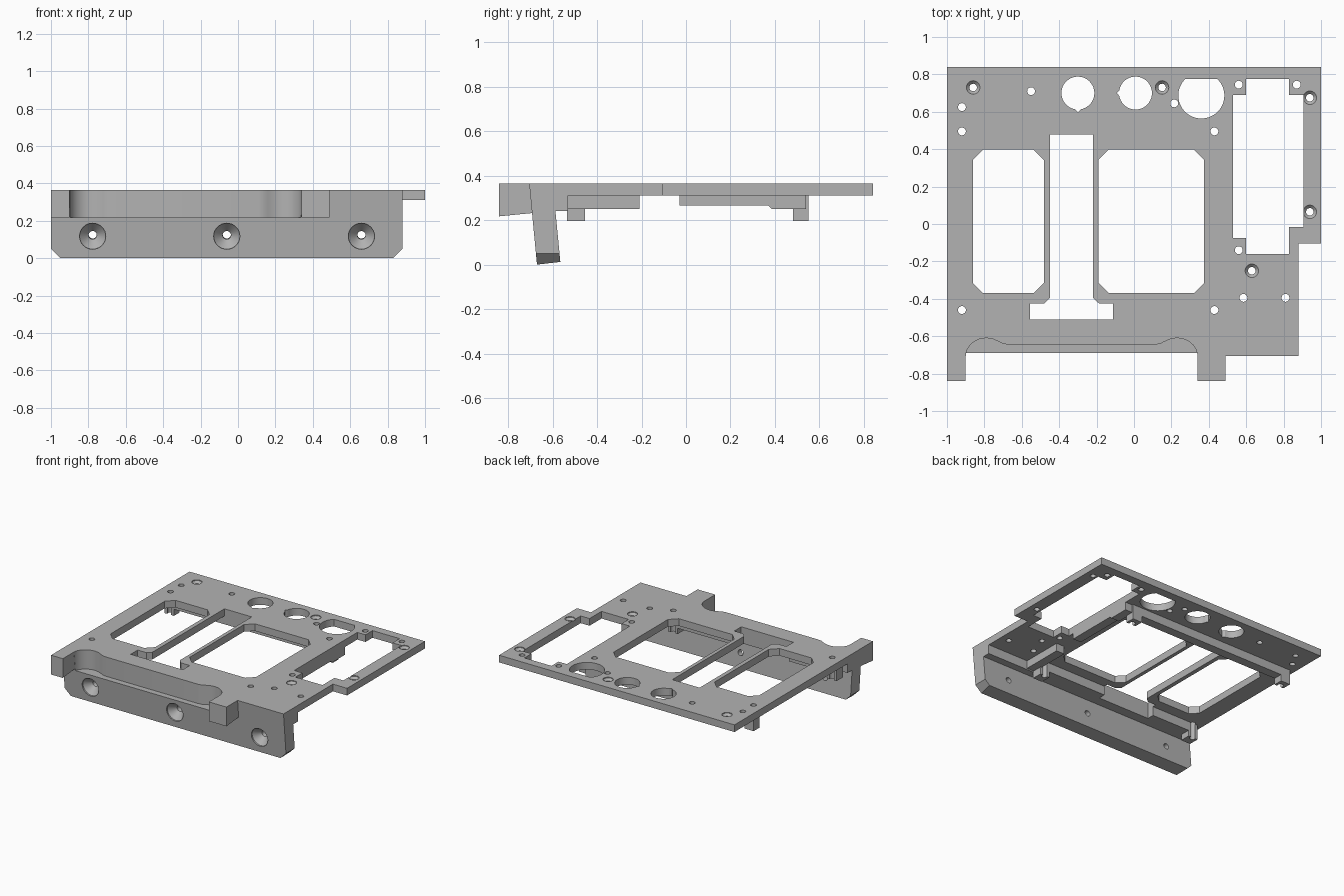
import bpy, bmesh, math
from mathutils import Vector

cube = bpy.data.objects.get("Cube")
if cube:
    bpy.data.objects.remove(cube, do_unlink=True)

grey = bpy.data.materials.new("plain_grey")
grey.use_nodes = True
grey.diffuse_color = (0.45, 0.45, 0.45, 1)
grey.node_tree.nodes["Principled BSDF"].inputs["Base Color"].default_value = (0.45, 0.45, 0.45, 1)

TOP, UNDER = 0.365, 0.31


def loft(name, rings):
    """Closed solid through rings that share one point count."""
    bm = bmesh.new()
    loops = [[bm.verts.new(p) for p in ring] for ring in rings]
    n = len(loops[0])
    for a, b in zip(loops, loops[1:]):
        for i in range(n):
            bm.faces.new((a[i], a[(i + 1) % n], b[(i + 1) % n], b[i]))
    bm.faces.new(loops[0][::-1])
    bm.faces.new(loops[-1])
    bmesh.ops.recalc_face_normals(bm, faces=bm.faces)
    mesh = bpy.data.meshes.new(name)
    bm.to_mesh(mesh)
    bm.free()
    mesh.materials.append(grey)
    ob = bpy.data.objects.new(name, mesh)
    bpy.context.collection.objects.link(ob)
    return ob


def prism_z(name, outline, z0, z1):
    return loft(name, [[(x, y, z) for x, y in outline] for z in (z0, z1)])


def prism_x(name, profile, x0, x1):
    return loft(name, [[(x, y, z) for y, z in profile] for x in (x0, x1)])


def rect(x0, x1, y0, y1):
    return [(x0, y0), (x1, y0), (x1, y1), (x0, y1)]


def box(name, x0, x1, y0, y1, z0, z1):
    return prism_z(name, rect(x0, x1, y0, y1), z0, z1)


def chamfered(x0, x1, y0, y1, c):
    return [(x0 + c, y0), (x1 - c, y0), (x1, y0 + c), (x1, y1 - c),
            (x1 - c, y1), (x0 + c, y1), (x0, y1 - c), (x0, y0 + c)]


def arc(cx, cy, r, a0=0, a1=360, n=40):
    steps = n if a1 - a0 == 360 else n + 1
    return [(cx + r * math.cos(math.radians(a0 + (a1 - a0) * i / n)),
             cy + r * math.sin(math.radians(a0 + (a1 - a0) * i / n))) for i in range(steps)]


def turned(name, origin, axis, stations, n=32):
    """Round cutter: (distance, radius) stations along an axis."""
    axis = Vector(axis).normalized()
    u = axis.orthogonal().normalized()
    v = axis.cross(u)
    return loft(name, [[Vector(origin) + axis * d + u * x + v * y for x, y in arc(0, 0, r, n=n)]
                       for d, r in stations])


def carve(ob, cutters):
    for c in cutters:
        c.hide_render = True
        m = ob.modifiers.new("cut", "BOOLEAN")
        m.operation, m.solver, m.object = "DIFFERENCE", "EXACT", c
    bpy.context.view_layer.update()
    done = bpy.data.meshes.new_from_object(ob.evaluated_get(bpy.context.evaluated_depsgraph_get()))
    ob.modifiers.clear()
    ob.data = done
    for c in cutters:
        bpy.data.objects.remove(c, do_unlink=True)


def through(outline):
    return prism_z("cutter", outline, 0.15, 0.45)


def drill(x, y, r=0.021):
    return through(arc(x, y, r, n=24))


# Top plate
plate = prism_z("top_plate", [(-1, -0.53), (0.88, -0.53), (0.88, -0.105), (1, -0.105),
                              (1, 0.84), (-1, 0.84)], UNDER, TOP)
cutters = [
    through(chamfered(-0.862, -0.482, -0.37, 0.397, 0.055)),
    through(chamfered(-0.19, 0.375, -0.37, 0.397, 0.055)),
    # Long slot with a wide foot
    through([(-0.555, -0.51), (-0.112, -0.51), (-0.112, -0.425), (-0.187, -0.425), (-0.218, -0.395),
             (-0.218, 0.478), (-0.45, 0.478), (-0.45, -0.395), (-0.48, -0.425), (-0.555, -0.425)]),
    # Stepped side opening
    through([(0.53, 0.69), (0.6, 0.69), (0.6, 0.775), (0.83, 0.775), (0.83, 0.69), (0.905, 0.69),
             (0.905, -0.015), (0.83, -0.015), (0.83, -0.16), (0.6, -0.16), (0.6, -0.075), (0.53, -0.075)]),
    # Keyed round openings and one with a flat top
    through(arc(-0.3, 0.7, 0.088, -80, 260) + [(-0.3, 0.598)]),
    through(arc(0.008, 0.7, 0.088, -170, 170) + [(-0.092, 0.7)]),
    through(arc(0.36, 0.687, 0.123, 135, 405)),
]
for x, y in [(-0.55, 0.71), (-0.92, 0.625), (-0.92, 0.495), (0.215, 0.645), (0.56, 0.745), (0.87, 0.745),
             (0.43, 0.495), (0.56, -0.14), (0.585, -0.395), (0.81, -0.395), (0.43, -0.46), (-0.92, -0.46)]:
    cutters.append(drill(x, y))
for x, y in [(-0.86, 0.73), (0.15, 0.73), (0.94, 0.675), (0.94, 0.065), (0.63, -0.25)]:
    cutters.append(turned("cutter", (x, y, TOP), (0, 0, -1),
                          [(-0.01, 0.036), (0.006, 0.036), (0.022, 0.02), (0.1, 0.02)]))
carve(plate, cutters)

# Leaning front flange with its top strip
flange = prism_x("front_flange", [(-0.705, TOP), (-0.67, 0), (-0.565, 0.012), (-0.587, 0.24),
                                  (-0.53, 0.24), (-0.53, TOP)], -1, 0.88)
half = [(-0.9, -0.95), (-0.9, -0.71)] + [
    (-0.79 + 0.11 * math.cos(math.radians(a)), -0.71 + 0.1 * math.sin(math.radians(a)))
    for a in range(170, 60, -10)] + [(-0.72, -0.63), (-0.7, -0.641), (-0.67, -0.645)]
recess = half + [(-0.56 - x, y) for x, y in reversed(half)]
cutters = [prism_z("cutter", recess, 0.217, 0.5)]
for x, s in ((-1, 1), (0.88, -1)):
    corner = [(x - s * 0.05, -0.05), (x + s * 0.1, -0.05), (x - s * 0.05, 0.1)]
    cutters.append(loft("cutter", [[(px, y, pz) for px, pz in corner] for y in (-0.9, -0.4)]))
for x in (-0.777, -0.06, 0.66):
    cutters.append(turned("cutter", (x, -0.681, 0.117), (0, 1, 0.096),
                          [(-0.02, 0.07), (0.01, 0.07), (0.06, 0.022), (0.2, 0.022)]))
carve(flange, cutters)

# Forward prongs
for name, x0, x1 in (("right_prong", -1, -0.9), ("left_prong", 0.34, 0.49)):
    prism_x(name, [(-0.84, TOP), (-0.84, 0.217), (-0.688, 0.232), (-0.7, TOP)], x0, x1)

# Underside rails
box("back_rail", -0.88, 0.4, 0.48, 0.55, 0.245, UNDER)
box("front_rail_right", -0.88, -0.555, -0.53, -0.455, 0.24, UNDER)
box("front_rail_left", -0.112, 0.39, -0.53, -0.455, 0.24, UNDER)
box("front_rail_middle", -0.555, -0.112, -0.53, -0.51, 0.24, UNDER)
box("side_rail_front", 0.46, 0.53, -0.53, -0.21, 0.25, UNDER)
prism_x("side_rail_back", [(-0.03, UNDER), (-0.03, 0.265), (0.37, 0.265), (0.385, 0.25),
                           (0.54, 0.25), (0.54, UNDER)], 0.46, 0.53)

# Corner lugs with screw holes
for side, x in (("right", -0.92), ("left", 0.43)):
    for end, y0, y1, hy in (("front", -0.535, -0.455, -0.46), ("back", 0.48, 0.55, 0.495)):
        lug = box(f"{end}_{side}_lug", x - 0.04, x + 0.04, y0, y1, 0.195, UNDER)
        carve(lug, [drill(x, hy)])

# Smooth the round walls, keep the edges crisp
for ob in bpy.context.view_layer.objects:
    ob.select_set(ob.type == "MESH")
bpy.context.view_layer.objects.active = plate
bpy.ops.object.shade_smooth_by_angle(angle=math.radians(30))
